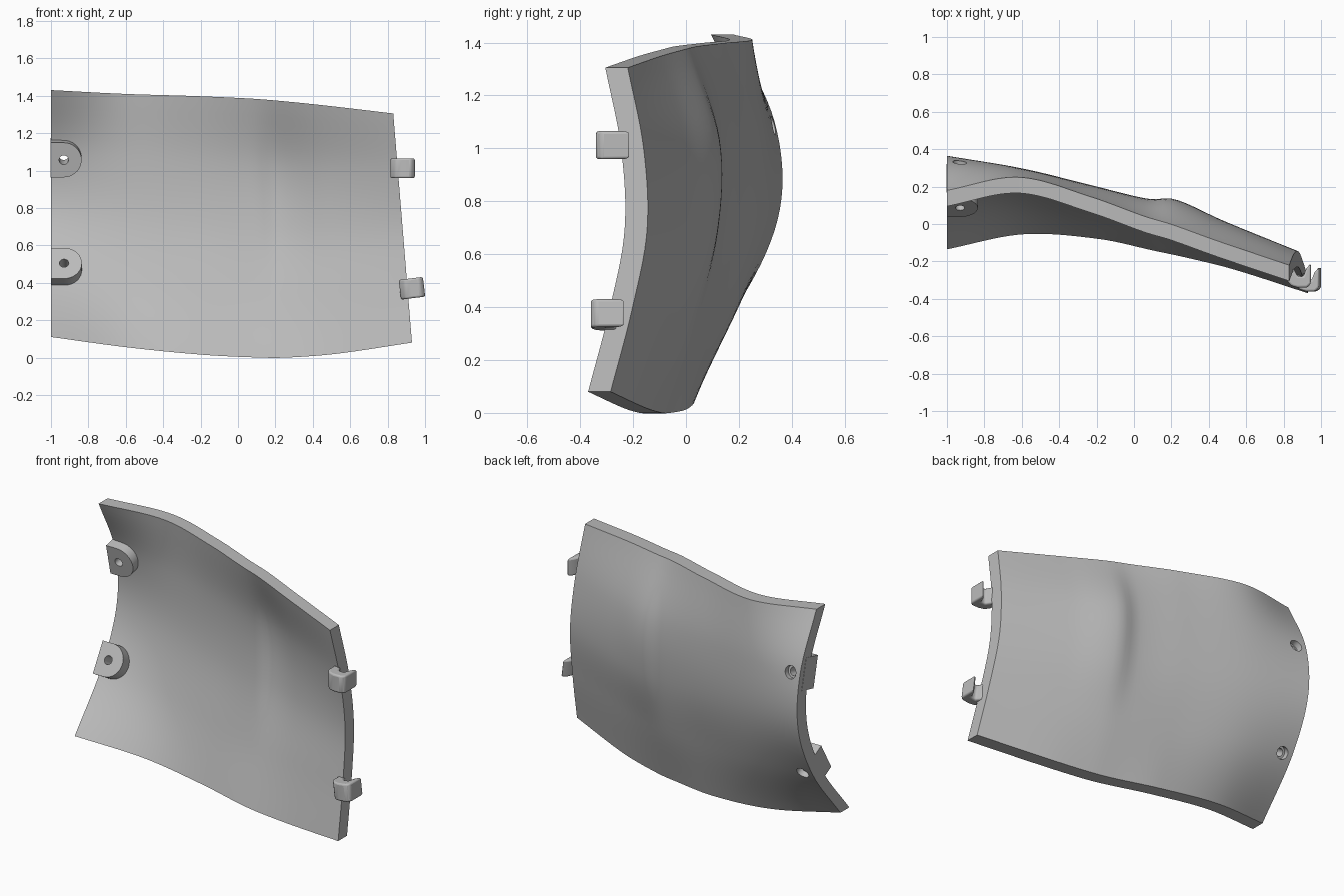
import bpy, bmesh, math
from mathutils import Vector, Matrix

if "Cube" in bpy.data.objects:
    bpy.data.objects.remove(bpy.data.objects["Cube"], do_unlink=True)

grey = bpy.data.materials.new("plain_grey")
grey.use_nodes = True
grey.diffuse_color = (0.5, 0.5, 0.5, 1)
grey.node_tree.nodes["Principled BSDF"].inputs["Base Color"].default_value = (0.5, 0.5, 0.5, 1)

# Panel shape: stations across the width, each with the back surface depth at five heights
STATIONS = [-1, -.6, -.2, .1, .24, .5, .9]
BOTTOM = [.11, .055, .015, 0, 0, .02, .08]
TOP = [1.43, 1.41, 1.398, 1.385, 1.375, 1.35, 1.305]
HEIGHTS = [0, .25, .5, .75, 1]
DEPTH = [
    [-.05, .215, .355, .335, .18],
    [.03, .19, .285, .295, .25],
    [.005, .11, .19, .2, .145],
    [-.06, .05, .122, .126, .04],
    [-.09, .02, .115, .122, 0],
    [-.155, -.065, .01, .005, -.09],
    [-.285, -.205, -.147, -.16, -.22],
]
THICK = .085


def smooth(knots, vals, t):
    """Smooth curve through the given values."""
    n = len(knots)
    i = max(k for k in range(n - 1) if k == 0 or knots[k] <= t)

    def slope(k):
        a, b = max(k - 1, 0), min(k + 1, n - 1)
        return (vals[b] - vals[a]) / (knots[b] - knots[a])
    h = knots[i + 1] - knots[i]
    s = (t - knots[i]) / h
    a, b = vals[i], vals[i + 1]
    p, q = slope(i) * h, slope(i + 1) * h
    return a + s * (p + s * (3 * (b - a) - 2 * p - q + s * (p + q - 2 * (b - a))))


def back_point(u, v):
    low, high = smooth(STATIONS, BOTTOM, u), smooth(STATIONS, TOP, u)
    y = smooth(HEIGHTS, [smooth(STATIONS, col, u) for col in zip(*DEPTH)], v)
    x = -1 + (u + 1) * (1.93 - .1 * v) / 1.9
    return Vector((x, y, low + (high - low) * v))


def finish(name, bm, angle=30):
    bmesh.ops.recalc_face_normals(bm, faces=bm.faces)
    mesh = bpy.data.meshes.new(name)
    bm.to_mesh(mesh)
    bm.free()
    mesh.materials.append(grey)
    ob = bpy.data.objects.new(name, mesh)
    bpy.context.collection.objects.link(ob)
    shade(ob, angle)
    return ob


def shade(ob, angle=30):
    bpy.ops.object.select_all(action='DESELECT')
    ob.select_set(True)
    bpy.context.view_layer.objects.active = ob
    bpy.ops.object.shade_smooth_by_angle(angle=math.radians(angle))


def extrude(bm, faces, offset):
    new = bmesh.ops.extrude_face_region(bm, geom=faces)["geom"]
    bmesh.ops.translate(bm, vec=offset, verts=[g for g in new if isinstance(g, bmesh.types.BMVert)])


def prism(points, offset, matrix):
    bm = bmesh.new()
    face = bm.faces.new([bm.verts.new(p) for p in points])
    extrude(bm, [face], offset)
    bm.transform(matrix)
    return bm


def cut(ob, cutter):
    mod = ob.modifiers.new("cut", 'BOOLEAN')
    mod.operation, mod.object, mod.solver = 'DIFFERENCE', cutter, 'EXACT'
    bpy.context.view_layer.objects.active = ob
    bpy.ops.object.modifier_apply(modifier=mod.name)


# Curved panel
bm = bmesh.new()
bmesh.ops.create_grid(bm, x_segments=56, y_segments=32, size=1)
for vert in bm.verts:
    vert.co = back_point(-1 + 1.9 * (vert.co.x + 1) / 2, (vert.co.y + 1) / 2)
extrude(bm, bm.faces[:], Vector((0, -THICK, 0)))
panel = finish("curved_panel", bm)

# Screw tabs on the inner face, standing along the surface normal, with countersunk holes
RADIUS = .095
for label, height in (("lower", .25), ("upper", .745)):
    u = -.93
    du = back_point(u + .02, height) - back_point(u - .02, height)
    dv = back_point(u, height + .03) - back_point(u, height - .03)
    normal = du.cross(dv).normalized()
    normal = Vector((0, normal.y, normal.z)).normalized()
    if normal.y > 0:
        normal.negate()
    across = Vector((1, 0, 0))
    up = normal.cross(across)
    centre = back_point(u, height)
    frame = Matrix((across, up, normal)).transposed().to_4x4()
    frame.translation = centre
    arc = [math.radians(a) for a in range(-90, 91, 10)]
    outline = [(-.07, -RADIUS, .03)]
    outline += [(RADIUS * math.cos(a), RADIUS * math.sin(a), .03) for a in arc]
    outline += [(-.07, RADIUS, .03)]
    tab = finish(label + "_screw_tab", prism(outline, Vector((0, 0, .115)), frame))
    for radius, start, end in ((.025, -.1, .3), (.038, -.1, .035)):
        ring = [math.radians(a) for a in range(0, 360, 15)]
        circle = [(radius * math.cos(a), radius * math.sin(a), start) for a in ring]
        cutter = finish("hole_cutter", prism(circle, Vector((0, 0, end - start)), frame))
        cutter.hide_render = True
        cut(panel, cutter)
        cut(tab, cutter)
        bpy.data.objects.remove(cutter, do_unlink=True)
    shade(tab)
shade(panel)

# Hooked clips on the right-hand edge
HOOK = [(-.06, .1), (-.06, .04), (-.035, .01), (0, 0), (.05, 0), (.07, .02),
        (.07, .13), (.045, .1), (.03, .06), (0, .06), (-.02, .1)]
for label, place, tilt in (("lower", (.925, -.36, .37), -7), ("upper", (.875, -.34, 1.012), 0)):
    place = Matrix.Translation(place) @ Matrix.Rotation(math.radians(tilt), 4, 'Y')
    points = [(x, y, -.053) for x, y in HOOK]
    clip = finish(label + "_clip", prism(points, Vector((0, 0, .106)), place), 40)
    bevel = clip.modifiers.new("soft_edges", 'BEVEL')
    bevel.width, bevel.segments = .01, 3
    bpy.ops.object.modifier_apply(modifier=bevel.name)
    shade(clip, 40)
